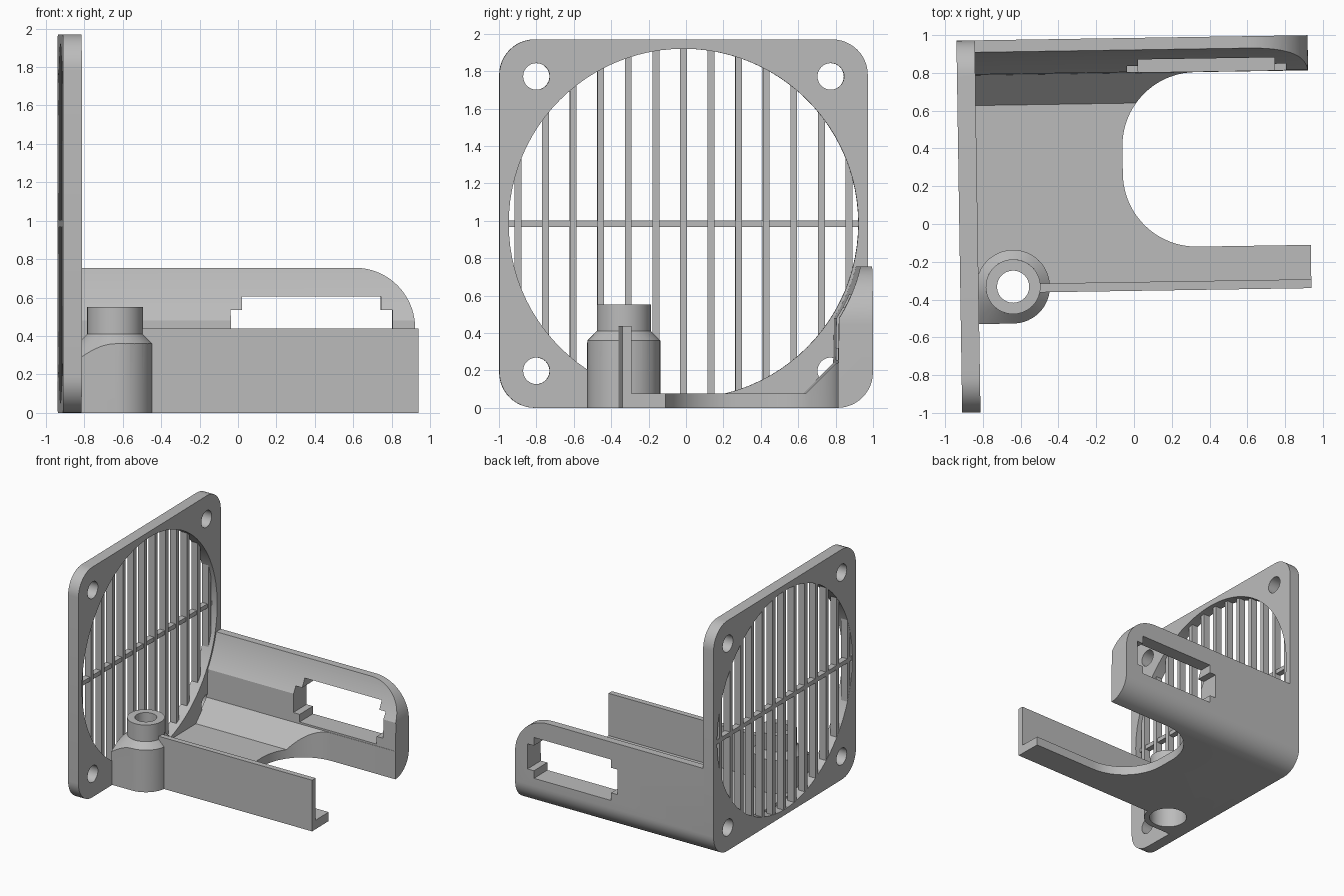
import bpy, bmesh, math
from mathutils import Matrix

old = bpy.data.objects.get("Cube")
if old:
    bpy.data.objects.remove(old, do_unlink=True)

TURN = 0.0155                      # slight yaw of the whole part
HALF, THICK = 0.985, 0.097         # fan plate half side and thickness
X0, X1 = -0.925, 0.934             # outer plate face, open end
XP = X0 + THICK                    # inner plate face
BOSS = (-0.645, -0.322)
PITCH = 0.1475                     # grille spacing

grey = bpy.data.materials.new("plain grey")
grey.use_nodes = True
colour = (0.5, 0.5, 0.5, 1)
grey.diffuse_color = colour
grey.node_tree.nodes["Principled BSDF"].inputs["Base Color"].default_value = colour


def arc(cx, cy, r, a0, a1, n=12):
    angles = [math.radians(a0 + (a1 - a0) * i / n) for i in range(n + 1)]
    return [(cx + r * math.cos(a), cy + r * math.sin(a)) for a in angles]


def circle(cx, cy, r, n=48):
    return arc(cx, cy, r, 0, 360, n)[:-1]


def make(name, bm):
    bmesh.ops.recalc_face_normals(bm, faces=bm.faces)
    mesh = bpy.data.meshes.new(name)
    bm.to_mesh(mesh)
    bm.free()
    mesh.materials.append(grey)
    obj = bpy.data.objects.new(name, mesh)
    bpy.context.collection.objects.link(obj)
    return obj


def prism(name, pts, axis, lo, hi):
    """Extrude a 2D outline along one axis."""
    place = {"x": lambda a, b: (lo, a, b), "y": lambda a, b: (a, lo, b),
             "z": lambda a, b: (a, b, lo)}[axis]
    bm = bmesh.new()
    face = bm.faces.new([bm.verts.new(place(*p)) for p in pts])
    moved = bmesh.ops.extrude_face_region(bm, geom=[face])["geom"]
    step = [(hi - lo) * (axis == k) for k in "xyz"]
    bmesh.ops.translate(bm, vec=step, verts=[v for v in moved if isinstance(v, bmesh.types.BMVert)])
    return make(name, bm)


def rect(a0, a1, b0, b1):
    return [(a0, b0), (a1, b0), (a1, b1), (a0, b1)]


def box(name, x, y, z):
    return prism(name, rect(*x, *y), "z", *z)


def carve(obj, cutter, op="DIFFERENCE", keep=False):
    """Apply a boolean and drop the cutter."""
    mod = obj.modifiers.new("cut", "BOOLEAN")
    mod.operation, mod.solver, mod.object = op, "EXACT", cutter
    bpy.context.view_layer.update()
    graph = bpy.context.evaluated_depsgraph_get()
    mesh = bpy.data.meshes.new_from_object(obj.evaluated_get(graph))
    obj.modifiers.clear()
    obj.data = mesh
    if not keep:
        bpy.data.objects.remove(cutter, do_unlink=True)


parts = []

# Fan plate: rounded square with round opening and corner holes
R, c = 0.19, HALF - 0.19
outline = []
for sy, sz, a in ((1, 1, 0), (-1, 1, 90), (-1, -1, 180), (1, -1, 270)):
    outline += arc(sy * c, HALF + sz * c, R, a, a + 90)
plate = prism("fan_plate", outline, "x", X0, XP)
OPEN = 0.935
carve(plate, prism("cutter", circle(0, HALF, OPEN, 96), "x", -2, 0))
for sy in (-1, 1):
    for sz in (-1, 1):
        carve(plate, prism("cutter", circle(sy * 0.787, HALF + sz * 0.787, 0.071, 32), "x", -2, 0))
parts.append(plate)

# Grille bars
W = 0.018
for k in range(-6, 7):
    y = k * PITCH
    h = math.sqrt(OPEN ** 2 - max(abs(y) - W, 0) ** 2) + 0.01
    parts.append(box("grille_bar", (X0 + 0.001, X0 + 0.06), (y - W, y + W), (HALF - h, HALF + h)))
parts.append(box("grille_cross_bar", (X0 + 0.001, X0 + 0.05), (-0.945, 0.945), (HALF - W, HALF + W)))

# Tray: floor, chamfer and back wall in one section
BOW = 0.95                         # inner curve of wall follows the fan circle
a0 = math.degrees(math.asin((0.755 - HALF) / BOW))
a1 = math.degrees(math.asin((0.48 - HALF) / BOW))
section = [(-0.354, 0)] + arc(c, R, R, 270, 360) + [(HALF, 0.755)]
section += arc(0, HALF, BOW, a0, a1) + [(0.80, 0.24), (0.64, 0.077), (-0.354, 0.077)]
tray = prism("tray_and_back_wall", section, "x", XP - 0.01, X1)

# Rounded bay in the floor
bay = [(1.2, -0.125), (1.2, 0.799)] + arc(0.335, 0.409, 0.39, 90, 180, 20) + arc(0.335, 0.265, 0.39, 180, 270, 20)
carve(tray, prism("cutter", bay, "z", -0.5, 0.5))

# Rounded upper corner of the back wall
RC = 0.31
corner = arc(X1 - RC, 0.755 - RC, RC, 0, 90, 20) + [(X1 - RC, 1), (1.2, 1), (1.2, 0.755 - RC)]
carve(tray, prism("cutter", corner, "y", 0.5, 1.5))

# Stepped connector slot
slot = [(-0.025, 0.535), (0.035, 0.535), (0.035, 0.605), (0.757, 0.605), (0.757, 0.535), (0.817, 0.535),
        (0.817, 0.32), (0.757, 0.32), (0.757, 0.255), (0.035, 0.255), (0.035, 0.32), (-0.025, 0.32)]
carve(tray, prism("cutter", slot, "y", 0.7, 1.5))
parts.append(tray)

# Low front wall
front = box("front_wall", (-0.52, X1), (-0.354, -0.307), (0, 0.438))
parts.append(front)

# Screw boss: body with a squared corner toward the plate, cone top, neck
bx, by = BOSS
RB, RN = 0.195, 0.145
body_pts = arc(bx, by, RB, -90, 180, 36) + [(XP - 0.01, by), (XP - 0.01, by - RB)]
body = prism("screw_boss", body_pts, "z", 0, 0.45)
bm = bmesh.new()
bmesh.ops.create_cone(bm, cap_ends=True, segments=64, radius1=RN + 0.46, radius2=RN, depth=0.46,
                      matrix=Matrix.Translation((bx, by, 0.18)))
carve(body, make("cutter", bm), "INTERSECT")
neck = prism("screw_boss_neck", circle(bx, by, RN), "z", 0.35, 0.552)
parts += [body, neck]

# Bore and wider recess from below
for r, top in ((0.085, 1), (0.15, 0.33)):
    hole = prism("cutter", circle(bx, by, r), "z", -0.5, top)
    for obj in (body, neck, tray, front):
        carve(obj, hole, keep=True)
    bpy.data.objects.remove(hole, do_unlink=True)

# Smooth curved faces, keep edges, and set the yaw
bpy.ops.object.select_all(action="DESELECT")
for obj in parts:
    obj.data.transform(Matrix.Rotation(TURN, 4, "Z"))
    obj.select_set(True)
bpy.context.view_layer.objects.active = plate
bpy.ops.object.shade_smooth_by_angle(angle=math.radians(25))
